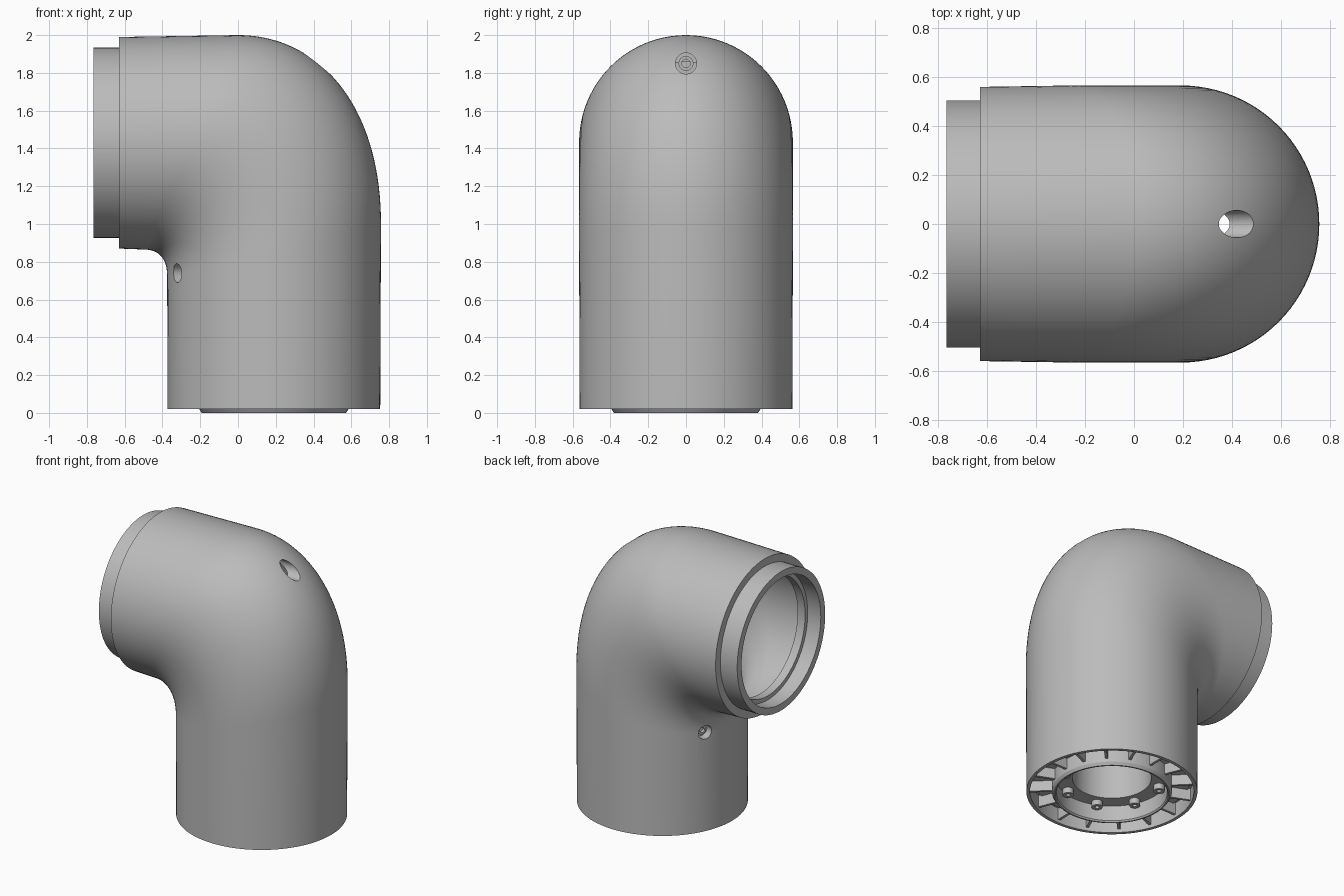
import bpy, bmesh, math
from mathutils import Vector, Matrix

if "Cube" in bpy.data.objects:
    bpy.data.objects.remove(bpy.data.objects["Cube"], do_unlink=True)

CX, CZ, SEG = 0.19, 1.43, 96      # axis of the upright tube, axis of the side tube

grey = bpy.data.materials.new("satin_grey")
grey.use_nodes = True
grey.diffuse_color = (0.5, 0.5, 0.5, 1)
grey.node_tree.nodes["Principled BSDF"].inputs["Base Color"].default_value = (0.5, 0.5, 0.5, 1)


def smooth(ob):
    ob.data.shade_smooth()
    ob.data.set_sharp_from_angle(angle=math.radians(30))


def finish(name, bm):
    bmesh.ops.recalc_face_normals(bm, faces=bm.faces)
    mesh = bpy.data.meshes.new(name)
    bm.to_mesh(mesh)
    bm.free()
    ob = bpy.data.objects.new(name, mesh)
    bpy.context.collection.objects.link(ob)
    mesh.materials.append(grey)
    smooth(ob)
    return ob


def loop_skin(name, rings):
    """Skin a list of rings, joining the last one back to the first."""
    bm = bmesh.new()
    loops = [[bm.verts.new(p) for p in ring] for ring in rings]
    for a, b in zip(loops, loops[1:] + loops[:1]):
        n = len(a)
        for i in range(n):
            j = (i + 1) % n
            bm.faces.new((a[i], a[j], b[j], b[i]))
    return finish(name, bm)


def oval(inner, outer, width):
    """Ring through an inside-bend point and an outside-bend point (x, z)."""
    a, b = Vector((inner[0], 0, inner[1])), Vector((outer[0], 0, outer[1]))
    mid, arm = (a + b) / 2, (b - a) / 2
    angles = [math.tau * i / SEG for i in range(SEG)]
    return [mid + arm * math.cos(t) + Vector((0, width * math.sin(t), 0)) for t in angles]


def side_ring(x, r):
    return oval((x, CZ - r), (x, CZ + r), r)


def base_ring(z, r):
    return oval((CX - r, z), (CX + r, z), r)


def lathe(name, profile, matrix=Matrix.Translation((CX, 0, 0)), seg=SEG):
    """Spin a closed (radius, height) profile."""
    rings = []
    for r, z in profile:
        rings.append([matrix @ Vector((r * math.cos(math.tau * i / seg),
                                       r * math.sin(math.tau * i / seg), z)) for i in range(seg)])
    return loop_skin(name, rings)


def cylinder(name, r, start, end, seg=40):
    start, end = Vector(start), Vector(end)
    axis = end - start
    bm = bmesh.new()
    bmesh.ops.create_cone(bm, cap_ends=True, segments=seg, radius1=r, radius2=r, depth=axis.length,
                          matrix=Matrix.Translation((start + end) / 2)
                          @ axis.to_track_quat('Z', 'Y').to_matrix().to_4x4())
    return finish(name, bm)


def bezier(points, t):
    pts = [Vector(p) for p in points]
    while len(pts) > 1:
        pts = [a.lerp(b, t) for a, b in zip(pts, pts[1:])]
    return pts[0]


# Elbow housing: outer skin with stepped spigot, then the hollow inside
inside_bend = [(-0.5, 0.865), (-0.375, 0.865), (-0.375, 0.72)]
outside_bend = [(0, 2.0), (0.42, 2.0), (0.757, 1.64), (0.757, 1.0)]
STEPS = 36


def bend(wall):
    rings = []
    for i in range(STEPS + 1):
        a, b = bezier(inside_bend, i / STEPS), bezier(outside_bend, i / STEPS)
        d = (b - a).normalized() * wall
        rings.append(oval(a + d, b - d, 0.566 - wall))
    return rings


outer = [side_ring(-0.765, 0.505), side_ring(-0.63, 0.505), side_ring(-0.63, 0.56)]
outer += bend(0) + [base_ring(0.02, 0.563)]
inner = [base_ring(0.02, 0.54), base_ring(0.13, 0.54), base_ring(0.13, 0.5)]
inner += bend(0.066)[::-1]
inner += [side_ring(-0.6, 0.5), side_ring(-0.6, 0.425), side_ring(-0.66, 0.425),
          side_ring(-0.66, 0.455), side_ring(-0.765, 0.455)]
housing = loop_skin("elbow_housing", outer + inner)

# Screw holes: one high on the outside bend, a pair under the inside bend
cutters = [cylinder("top_hole_cutter", 0.056, (0.3, 0, 1.85), (0.9, 0, 1.85))]
side_holes = []
for sign in (-1, 1):
    out = Vector((-0.905, sign * 0.425, 0))
    spot = Vector((CX, 0, 0.74)) + out * 0.565
    side_holes.append((spot, out))
    cutters.append(cylinder("side_hole_cutter", 0.05, spot - out * 0.12, spot + out * 0.05))
for cutter in cutters:
    cutter.hide_render = True
    mod = housing.modifiers.new("hole", 'BOOLEAN')
    mod.operation, mod.solver, mod.object = 'DIFFERENCE', 'EXACT', cutter
bpy.context.view_layer.update()
cut_mesh = bpy.data.meshes.new_from_object(
    housing.evaluated_get(bpy.context.evaluated_depsgraph_get()))
housing.modifiers.clear()
housing.data = cut_mesh
smooth(housing)
for cutter in cutters:
    bpy.data.objects.remove(cutter, do_unlink=True)


# Recessed socket screws at the bottom of each hole
def socket_screw(name, spot, out, r):
    turn = Matrix.Translation(spot) @ out.to_track_quat('Z', 'Y').to_matrix().to_4x4()
    lathe(name + "_head", [(r * 0.4, -0.03), (r * 0.7, -0.03), (r * 0.7, 0.02), (r * 0.4, 0.02)],
          turn, 32)
    cylinder(name + "_seat", r * 1.3, spot - out * 0.04, spot, 32)


socket_screw("top_screw", Vector((0.29, 0, 1.85)), Vector((1, 0, 0)), 0.056)
for spot, out in side_holes:
    socket_screw("side_screw", spot - out * 0.06, out, 0.045)

# Bearing block, locating collar and its seat inside the base
lathe("bearing_block", [(0.52, 0.12), (0.26, 0.12), (0.26, 0.45), (0.52, 0.45)])
lathe("base_collar", [(0.365, 0.13), (0.365, 0.01), (0.372, 0), (0.382, 0), (0.395, 0.02),
                      (0.395, 0.13)])

# Screw lugs inside the collar and ribs around it
for i in range(8):
    a = math.tau * (i + 0.5) / 8
    place = Matrix.Translation((CX + 0.325 * math.cos(a), 0.325 * math.sin(a), 0))
    lathe("screw_lug", [(0.015, 0.13), (0.015, 0.08), (0.036, 0.08), (0.036, 0.13)], place, 20)
for i in range(16):
    bm = bmesh.new()
    bmesh.ops.create_cube(bm, size=1, matrix=Matrix.Translation((CX, 0, 0))
                          @ Matrix.Rotation(math.tau * i / 16, 4, 'Z')
                          @ Matrix.Translation((0.467, 0, 0.09))
                          @ Matrix.Diagonal((0.155, 0.018, 0.09, 1)))
    finish("base_rib", bm)
